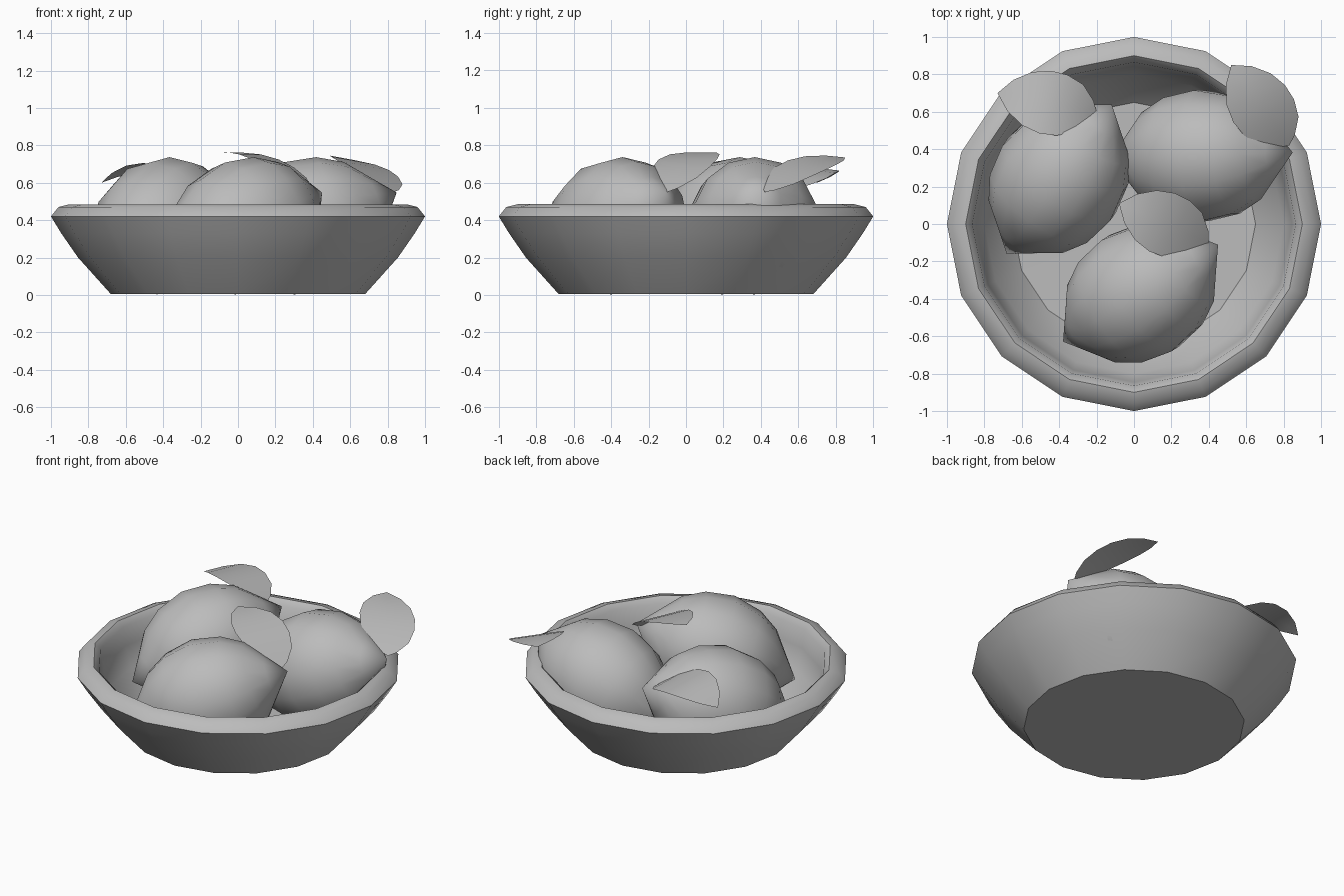
import bpy, math
from mathutils import Matrix, Vector

if "Cube" in bpy.data.objects:
    bpy.data.objects.remove(bpy.data.objects["Cube"])

grey = bpy.data.materials.new("plain grey")
grey.diffuse_color = (0.5, 0.5, 0.5, 1)
grey.use_nodes = True
grey.node_tree.nodes["Principled BSDF"].inputs["Base Color"].default_value = grey.diffuse_color


def make(name, verts, faces, angle):
    mesh = bpy.data.meshes.new(name)
    mesh.from_pydata(verts, [], faces)
    mesh.materials.append(grey)
    ob = bpy.data.objects.new(name, mesh)
    bpy.context.collection.objects.link(ob)
    bpy.ops.object.select_all(action='DESELECT')
    ob.select_set(True)
    bpy.context.view_layer.objects.active = ob
    bpy.ops.object.shade_smooth_by_angle(angle=math.radians(angle))
    return ob


def lathe(name, profile, sides, angle):
    """Spin (radius, height) points about z; the first and last lie on the axis."""
    verts = [(0, 0, profile[0][1])]
    for r, z in profile[1:-1]:
        for i in range(sides):
            a = 2 * math.pi * i / sides
            verts.append((r * math.cos(a), r * math.sin(a), z))
    verts.append((0, 0, profile[-1][1]))
    rings, last, faces = len(profile) - 2, len(verts) - 1, []
    for i in range(sides):
        j = (i + 1) % sides
        faces.append((0, 1 + j, 1 + i))
        for k in range(rings - 1):
            a, b = 1 + k * sides, 1 + (k + 1) * sides
            faces.append((a + i, a + j, b + j, b + i))
        top = 1 + (rings - 1) * sides
        faces.append((top + i, top + j, last))
    return make(name, verts, faces, angle)


# Bowl: flat base, flared wall, rounded lip, hollow inside
lathe("bowl", [(0, 0.005), (0.68, 0.005), (0.855, 0.2), (0.945, 0.33), (1.0, 0.42),
               (0.96, 0.47), (0.90, 0.485), (0.865, 0.45), (0.845, 0.33),
               (0.80, 0.2), (0.65, 0.04), (0, 0.03)], 16, 40)

# Fruits: pointed at both ends, lying with one tip raised
half = [(0.13, 0.41), (0.25, 0.31), (0.325, 0.18)]
profile = ([(0, -0.52)] + [(r, -s) for r, s in half] + [(0.36, 0)]
           + [(r, s) for r, s in reversed(half)] + [(0, 0.52)])
fruits = [("left", (-0.40, 0.24), 55), ("right", (0.36, 0.365), 2), ("front", (0.035, -0.37), 32)]
for side, (x, y), turn in fruits:
    ob = lathe(side + "_fruit", profile, 14, 50)
    ob.matrix_world = (Matrix.Translation((x, y, 0.37))
                       @ Matrix.Rotation(math.radians(turn), 4, 'Z')
                       @ Matrix.Rotation(math.radians(90 - 20), 4, 'Y'))

# Leaves: thin arched sheets from the raised tip, (fraction of length, half width)
outline = [(0.05, 0.055), (0.18, 0.13), (0.35, 0.165), (0.52, 0.17), (0.70, 0.145), (0.87, 0.085)]


def leaf(name, base, tip, heights, lift):
    p, q = Vector(base), Vector(tip)
    across = Vector((p.y - q.y, q.x - p.x)).normalized()
    z0, z1, z2 = heights

    def point(t, w):
        z = z0 * (1 - t) * (1 - 2 * t) + z1 * 4 * t * (1 - t) + z2 * t * (2 * t - 1)
        c = p.lerp(q, t) + across * w
        return (c.x, c.y, z + lift * w)

    verts = [point(0, 0)]
    for t, w in outline:
        verts += [point(t, -w), point(t, 0), point(t, w)]
    verts.append(point(1, 0))
    n, faces = len(verts) - 1, [(0, 1, 2), (0, 2, 3)]
    for k in range(1, n - 3, 3):
        faces += [(k, k + 3, k + 4, k + 1), (k + 1, k + 4, k + 5, k + 2)]
    faces += [(n - 3, n, n - 2), (n - 2, n, n - 1)]
    make(name, verts, faces, 40)


leaf("left_leaf", (-0.20, 0.60), (-0.73, 0.70), (0.575, 0.685, 0.60), 0.12)
leaf("right_leaf", (0.83, 0.42), (0.52, 0.85), (0.55, 0.69, 0.735), 0.15)
leaf("front_leaf", (0.40, -0.10), (-0.08, 0.11), (0.55, 0.72, 0.76), 0.0)
